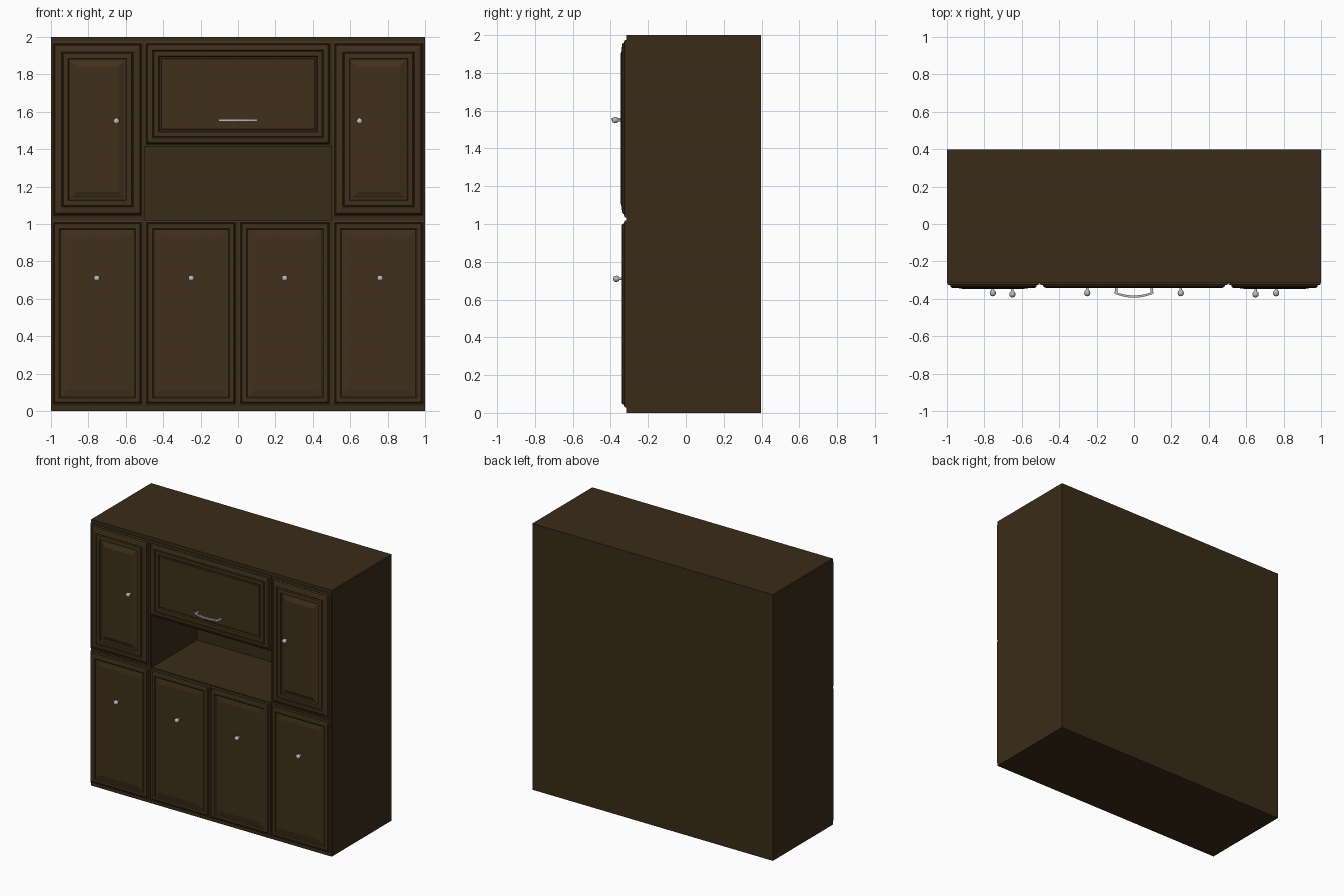
import bpy, bmesh, math
from mathutils import Matrix, Vector

if "Cube" in bpy.data.objects:
    bpy.data.objects.remove(bpy.data.objects["Cube"])


def material(name, rgb):
    m = bpy.data.materials.new(name)
    m.diffuse_color = (*rgb, 1)
    m.use_nodes = True
    m.node_tree.nodes["Principled BSDF"].inputs["Base Color"].default_value = m.diffuse_color
    return m


WOOD = material("dark_wood", (0.042, 0.024, 0.009))
DOOR = material("door_wood", (0.052, 0.030, 0.011))
METAL = material("brushed_metal", (0.5, 0.5, 0.5))
FRONT, BACK = -0.315, 0.397


def finish(name, bm, mat, smooth=False):
    bmesh.ops.recalc_face_normals(bm, faces=bm.faces)
    me = bpy.data.meshes.new(name)
    bm.to_mesh(me)
    bm.free()
    me.materials.append(mat)
    for p in me.polygons:
        p.use_smooth = smooth
    ob = bpy.data.objects.new(name, me)
    bpy.context.collection.objects.link(ob)
    return ob


def box(name, x0, x1, y0, y1, z0, z1, mat=WOOD):
    bm = bmesh.new()
    bmesh.ops.create_cube(bm, size=1)
    for v in bm.verts:
        v.co = ((x0, x1)[v.co.x > 0], (y0, y1)[v.co.y > 0], (z0, z1)[v.co.z > 0])
    return finish(name, bm, mat)


def door(name, x0, x1, z0, z1, profile):
    """Moulded panel: nested rectangles, each (inset, height above carcass)."""
    bm = bmesh.new()
    rings = []
    for d, h in profile:
        pts = [(x0 + d, z0 + d), (x1 - d, z0 + d), (x1 - d, z1 - d), (x0 + d, z1 - d)]
        rings.append([bm.verts.new((x, FRONT - h, z)) for x, z in pts])
    for a, b in zip(rings, rings[1:]):
        for i in range(4):
            j = (i + 1) % 4
            bm.faces.new((a[i], a[j], b[j], b[i]))
    bm.faces.new(rings[-1])
    bm.faces.new(rings[0][::-1])
    return finish(name, bm, DOOR)


def knob(name, x, z, y):
    """Turned knob: slim neck and rounded head, pointing to the front."""
    prof = [(0.007, 0), (0.007, 0.012), (0.014, 0.018), (0.0165, 0.026),
            (0.0155, 0.036), (0.010, 0.043), (0.0, 0.046)]
    bm = bmesh.new()
    vs = [bm.verts.new((r, -h, 0)) for r, h in prof]
    es = [bm.edges.new(p) for p in zip(vs, vs[1:])]
    bmesh.ops.spin(bm, geom=vs + es, cent=(0, 0, 0), axis=(0, 1, 0),
                   angle=2 * math.pi, steps=16)
    bmesh.ops.remove_doubles(bm, verts=bm.verts, dist=1e-5)
    bmesh.ops.translate(bm, verts=bm.verts, vec=(x, y, z))
    return finish(name, bm, METAL, True)


# carcass with an open niche in the middle
carcass = box("carcass", -1, 1, FRONT, BACK, 0, 2)
cutter = box("niche_cutter", -0.497, 0.497, -0.6, 0.225, 1.022, 1.425)
mod = carcass.modifiers.new("niche", 'BOOLEAN')
mod.operation, mod.object, mod.solver = 'DIFFERENCE', cutter, 'EXACT'
bpy.context.view_layer.objects.active = carcass
bpy.ops.object.modifier_apply(modifier=mod.name)
bpy.data.objects.remove(cutter)

# moulding profiles
LOWER = [(0, 0), (0, 0.008), (0.010, 0.012), (0.014, 0.009), (0.018, 0.022),
         (0.024, 0.026), (0.042, 0.026), (0.048, 0.021), (0.054, 0.021), (0.085, 0.027)]
FRAME = [(0, 0), (0, 0.008), (0.010, 0.012), (0.014, 0.010), (0.018, 0.020),
         (0.026, 0.024), (0.045, 0.026), (0.049, 0.022), (0.053, 0.026)]
TALL = [(0, 0), (0, 0.008), (0.010, 0.012), (0.014, 0.010), (0.020, 0.020),
        (0.030, 0.024), (0.055, 0.027), (0.059, 0.023), (0.064, 0.030), (0.090, 0.032),
        (0.094, 0.020), (0.104, 0.020), (0.135, 0.033)]
FLAP = FRAME + [(0.078, 0.026), (0.083, 0.018), (0.090, 0.018), (0.093, 0.021)]

# lower doors with knobs
for i, (x0, x1, xk) in enumerate([(-0.998, -0.505, -0.755), (-0.498, -0.003, -0.25),
                                  (0.003, 0.498, 0.25), (0.505, 0.998, 0.76)]):
    door(f"lower_door_{i + 1}", x0, x1, 0.028, 1.018, LOWER)
    knob(f"lower_knob_{i + 1}", xk, 0.71, FRONT - 0.026)

# tall upper side doors with knobs
for side, s in (("left", -1), ("right", 1)):
    a, b = sorted((s * 0.505, s * 0.998))
    door(f"upper_door_{side}", a, b, 1.035, 1.975, TALL)
    knob(f"upper_knob_{side}", s * 0.65, 1.55, FRONT - 0.032)

# lift-up flap above the niche
door("flap_door", -0.502, 0.502, 1.415, 1.975, FLAP)

# bowed handle: two posts and a curved bar
bm = bmesh.new()
N = 12
rings = []
for i in range(N + 1):
    t = -1 + 2 * i / N
    y = -0.388 + 0.022 * t * t
    rings.append([bm.verts.new((0.105 * t, y + dy, 1.555 + dz))
                  for dy, dz in ((-0.006, -0.006), (0.006, -0.006), (0.006, 0.006), (-0.006, 0.006))])
for a, b in zip(rings, rings[1:]):
    for k in range(4):
        m = (k + 1) % 4
        bm.faces.new((a[k], a[m], b[m], b[k]))
bm.faces.new(rings[0])
bm.faces.new(rings[-1][::-1])
finish("handle_bar", bm, METAL)
for side, s in (("left", -1), ("right", 1)):
    box(f"handle_post_{side}", s * 0.095 - 0.006, s * 0.095 + 0.006, -0.366, -0.33,
        1.549, 1.561, METAL)
